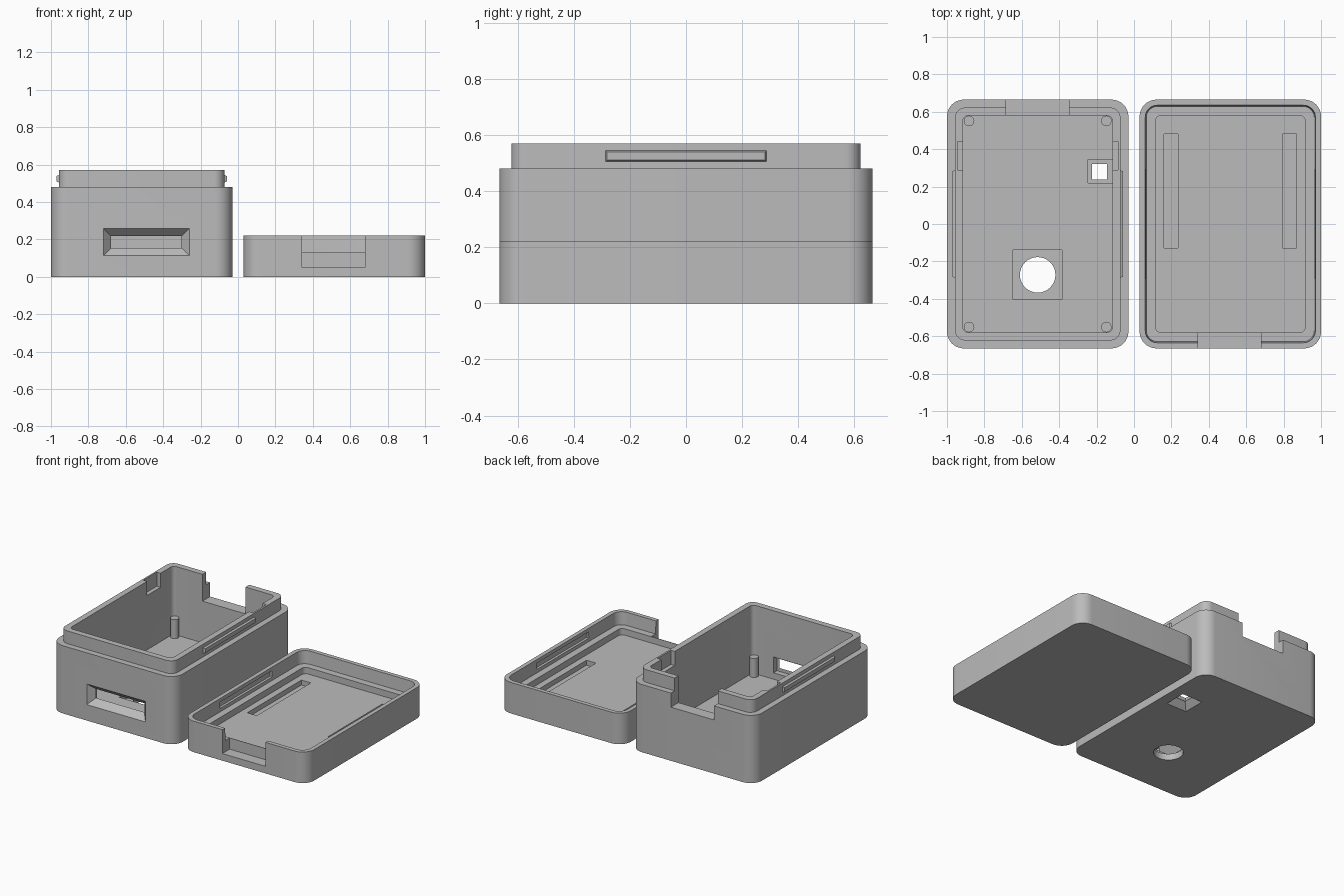
import bpy, bmesh, math

cube = bpy.data.objects.get("Cube")
if cube:
    bpy.data.objects.remove(cube, do_unlink=True)

grey = bpy.data.materials.new("plain grey")
grey.use_nodes = True
COLOUR = (0.5, 0.5, 0.5, 1)
grey.diffuse_color = COLOUR
grey.node_tree.nodes["Principled BSDF"].inputs["Base Color"].default_value = COLOUR

CX = 0.515      # distance of each half's centre from the middle
FLOOR = 0.085   # floor and wall thickness


def loft(name, rings):
    """Closed solid skinned through rings of equal point count."""
    bm = bmesh.new()
    loops = [[bm.verts.new(p) for p in ring] for ring in rings]
    n = len(loops[0])
    for a, b in zip(loops, loops[1:]):
        for i in range(n):
            j = (i + 1) % n
            bm.faces.new((a[i], a[j], b[j], b[i]))
    bm.faces.new(loops[0][::-1])
    bm.faces.new(loops[-1])
    bmesh.ops.recalc_face_normals(bm, faces=bm.faces)
    mesh = bpy.data.meshes.new(name)
    bm.to_mesh(mesh)
    bm.free()
    mesh.materials.append(grey)
    ob = bpy.data.objects.new(name, mesh)
    bpy.context.collection.objects.link(ob)
    return ob


def rounded(cx, hx, hy, r, z, steps=10):
    """Rounded rectangle at height z, given by half sizes."""
    pts = []
    for k, (sx, sy) in enumerate(((1, 1), (-1, 1), (-1, -1), (1, -1))):
        for i in range(steps + 1):
            a = math.pi / 2 * (k + i / steps)
            pts.append((cx + sx * (hx - r) + r * math.cos(a),
                        sy * (hy - r) + r * math.sin(a), z))
    return pts


def box(name, x, y, z, axis=None, inset=0):
    """Box from ranges; its end along axis may shrink by inset."""
    ranges = [x, y, z]
    axis = 2 if axis is None else axis
    u, v = [i for i in range(3) if i != axis]
    rings = []
    for end, shrink in zip(ranges[axis], (0, inset)):
        (u0, u1), (v0, v1) = ranges[u], ranges[v]
        ring = []
        for du, dv in ((u0 + shrink, v0 + shrink), (u1 - shrink, v0 + shrink),
                       (u1 - shrink, v1 - shrink), (u0 + shrink, v1 - shrink)):
            p = [0, 0, 0]
            p[axis], p[u], p[v] = end, du, dv
            ring.append(p)
        rings.append(ring)
    return loft(name, rings)


def cylinder(name, x, y, r, z0, z1, n=32):
    return loft(name, [[(x + r * math.cos(i * math.tau / n),
                         y + r * math.sin(i * math.tau / n), z) for i in range(n)]
                       for z in (z0, z1)])


def cut(target, cutters):
    """Subtract the cutters and bake the result."""
    for c in cutters:
        c.hide_render = True
        m = target.modifiers.new("cut", 'BOOLEAN')
        m.operation, m.solver, m.object = 'DIFFERENCE', 'EXACT', c
    graph = bpy.context.evaluated_depsgraph_get()
    mesh = bpy.data.meshes.new_from_object(target.evaluated_get(graph))
    target.modifiers.clear()
    target.data = mesh
    for c in cutters:
        bpy.data.objects.remove(c, do_unlink=True)


def smooth(ob):
    bpy.ops.object.select_all(action='DESELECT')
    ob.select_set(True)
    bpy.context.view_layer.objects.active = ob
    bpy.ops.object.shade_smooth_by_angle(angle=math.radians(30))


# Base shell with a raised lip
base = loft("base_shell", [
    rounded(-CX, 0.485, 0.665, 0.09, 0), rounded(-CX, 0.485, 0.665, 0.09, 0.48),
    rounded(-CX, 0.4425, 0.6225, 0.055, 0.48), rounded(-CX, 0.4425, 0.6225, 0.055, 0.57),
    rounded(-CX, 0.4, 0.58, 0.03, 0.57), rounded(-CX, 0.4, 0.58, 0.03, FLOOR)])
cut(base, [
    # rear cable notch
    box("notch", (-0.685, -0.347), (0.55, 0.7), (0.38, 0.6)),
    # pockets inside the lip
    box("lip_pocket", (-0.945, -0.085), (0.29, 0.44), (0.47, 0.6)),
    # front window, bevelled outside and recessed inside
    box("window_bevel", (-0.721, -0.259), (-0.666, -0.62), (0.112, 0.26), 1, 0.042),
    box("window_hole", (-0.679, -0.301), (-0.64, -0.5), (0.154, 0.218)),
    box("window_recess", (-0.7, -0.28), (-0.62, -0.5), (0.13, 0.242)),
    # round floor hole in a square recess
    cylinder("round_hole", -0.515, -0.272, 0.095, -0.1, 0.2),
    box("round_hole_recess", (-0.648, -0.385), (-0.405, -0.14), (0.045, 0.12)),
    # square floor hole, bevelled below and recessed above
    box("square_bevel", (-0.265, -0.105), (0.2, 0.36), (-0.001, 0.046), 2, 0.04),
    box("square_hole", (-0.225, -0.145), (0.24, 0.32), (0.02, 0.2)),
    box("square_recess", (-0.247, -0.116), (0.218, 0.345), (0.045, 0.12)),
])
smooth(base)

# Corner pegs
for sx, side in ((-1, "right"), (1, "left")):
    for sy, end in ((-1, "front"), (1, "back")):
        smooth(cylinder(f"peg_{end}_{side}", -CX + sx * 0.367, sy * 0.551,
                        0.028, FLOOR - 0.01, 0.22))
    # Snap ridge on the lip
    box(f"snap_ridge_{side}", (-CX + sx * 0.435, -CX + sx * 0.456),
        (-0.29, 0.29), (0.502, 0.547), 0, 0.008)

# Lid shell with a stepped cavity
lid = loft("lid_shell", [
    rounded(CX, 0.485, 0.665, 0.09, 0), rounded(CX, 0.485, 0.665, 0.09, 0.22),
    rounded(CX, 0.455, 0.635, 0.065, 0.22), rounded(CX, 0.449, 0.629, 0.06, 0.13),
    rounded(CX, 0.4, 0.58, 0.03, 0.13), rounded(CX, 0.4, 0.58, 0.03, FLOOR)])
lid_cutters = [box("notch", (0.343, 0.68), (-0.7, -0.583), (0.05, 0.3))]
for s in (-1, 1):
    # floor slots and snap grooves
    mid = CX + s * 0.317
    lid_cutters.append(box("slot", (mid - 0.037, mid + 0.037), (-0.127, 0.48), (0.05, 0.12)))
    lid_cutters.append(box("groove", (CX + s * 0.43, CX + s * 0.465),
                           (-0.295, 0.295), (0.15, 0.2), 0, 0.006))
cut(lid, lid_cutters)
smooth(lid)
